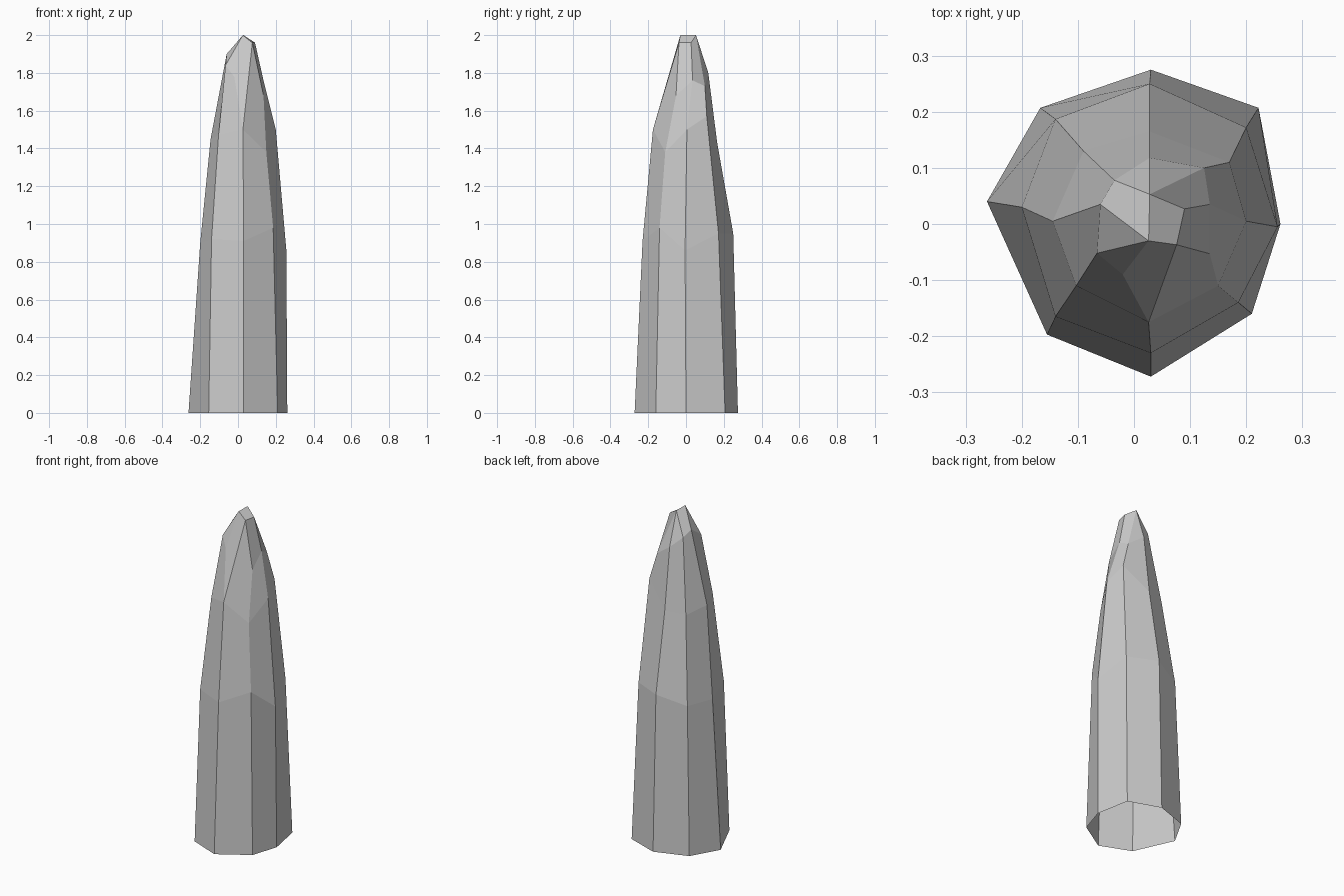
import bpy, bmesh

# Cross-sections of the spire, clockwise from the back (seen from above)
rings = [
    # base
    [(.03, .275, 0), (.222, .207, 0), (.261, 0, 0), (.21, -.16, 0),
     (.03, -.272, 0), (-.155, -.197, 0), (-.262, .04, 0), (-.167, .207, 0)],
    # waist
    [(.028, .25, .95), (.2, .172, .95), (.256, -.005, .86), (.186, -.14, .98),
     (.03, -.23, .91), (-.14, -.165, .92), (-.2, .03, .9), (-.14, .187, .9)],
    # shoulder
    [(.028, .165, 1.43), (.17, .11, 1.57), (.2, .005, 1.5), (.15, -.11, 1.38),
     (.026, -.175, 1.5), (-.103, -.11, 1.47), (-.145, .005, 1.45), (-.09, .13, 1.42)],
    # neck
    [(.028, .118, 1.8), (.125, .1, 1.73), (.135, .035, 1.76), (.135, -.053, 1.68),
     (-.02, -.09, 1.78), (-.066, -.052, 1.84), (-.06, .035, 1.9), (-.035, .078, 1.86)],
]
tip = [(.028, .053, 2), (.09, .027, 1.96), (.076, -.037, 1.96), (.026, -.03, 2)]
tip_of_column = [0, 0, 1, 2, 3, 3, 3, 0]

bm = bmesh.new()
V = [[bm.verts.new(p) for p in ring] for ring in rings]
T = [bm.verts.new(p) for p in tip]
V.append([T[i] for i in tip_of_column])


def face(*verts):
    bm.faces.new(list(dict.fromkeys(verts)))


# Side facets, leaving out the two chipped ones at the front right
for r in range(4):
    for c in range(8):
        if c == 3 and r >= 2:
            continue
        d = (c + 1) % 8
        face(V[r][c], V[r + 1][c], V[r + 1][d], V[r][d])

# Chipped front facets and the sloped tip
face(V[2][3], V[3][3], T[2], V[2][4])
face(V[2][4], T[2], T[3], V[3][4])
face(*T)

bmesh.ops.recalc_face_normals(bm, faces=bm.faces)
mesh = bpy.data.meshes.new("rock_spire")
bm.to_mesh(mesh)
bm.free()
bpy.context.collection.objects.link(bpy.data.objects.new("rock_spire", mesh))
